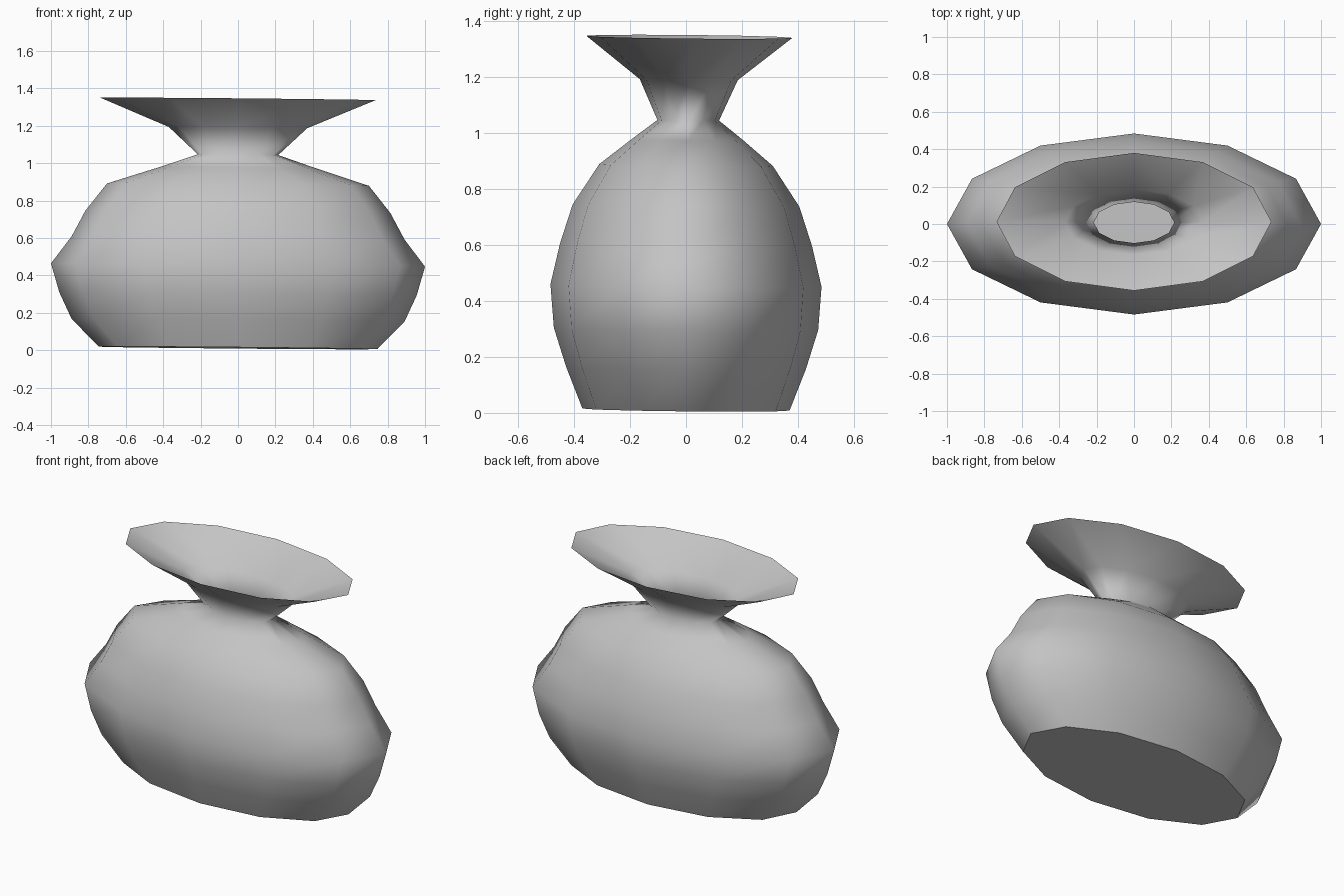
import bpy, bmesh
from math import cos, sin, pi

cube = bpy.data.objects.get("Cube")
if cube:
    bpy.data.objects.remove(cube, do_unlink=True)

clay = bpy.data.materials.new("grey_clay")
clay.use_nodes = True
colour = (0.55, 0.55, 0.55, 1)
clay.diffuse_color = colour
clay.node_tree.nodes["Principled BSDF"].inputs["Base Color"].default_value = colour

SIDES = 12
# Oval profile: half width, half depth, height, depth offset
PROFILE = [
    (0.745, 0.37, 0.012, 0.0),
    (0.89, 0.428, 0.16, 0.0),
    (0.955, 0.472, 0.30, 0.0),
    (1.0, 0.484, 0.455, 0.0),
    (0.89, 0.45, 0.60, 0.0),
    (0.815, 0.405, 0.74, 0.0),
    (0.70, 0.31, 0.885, 0.0),
    (0.42, 0.20, 0.975, 0.005),
    (0.215, 0.11, 1.045, 0.008),
    (0.37, 0.175, 1.19, 0.01),
    (0.735, 0.368, 1.343, 0.012),
]


def tilted(x, y, z):
    """Slight hand-made lean of every ring."""
    return (x, y, max(0, z - 0.009 * x - 0.01 * y))


# Vase wall, open at the flared mouth, with a flat floor
bm = bmesh.new()
rings = []
for rx, ry, z, dy in PROFILE:
    angles = [2 * pi * i / SIDES for i in range(SIDES)]
    rings.append([bm.verts.new(tilted(rx * cos(a), ry * sin(a) + dy, z)) for a in angles])
for low, high in zip(rings, rings[1:]):
    for i in range(SIDES):
        j = (i + 1) % SIDES
        bm.faces.new((low[i], low[j], high[j], high[i])).smooth = True
floor = bm.faces.new(rings[0][::-1])
for edge in floor.edges:
    edge.smooth = False

mesh = bpy.data.meshes.new("vase")
bm.to_mesh(mesh)
bm.free()
mesh.materials.append(clay)
vase = bpy.data.objects.new("vase", mesh)
bpy.context.collection.objects.link(vase)
